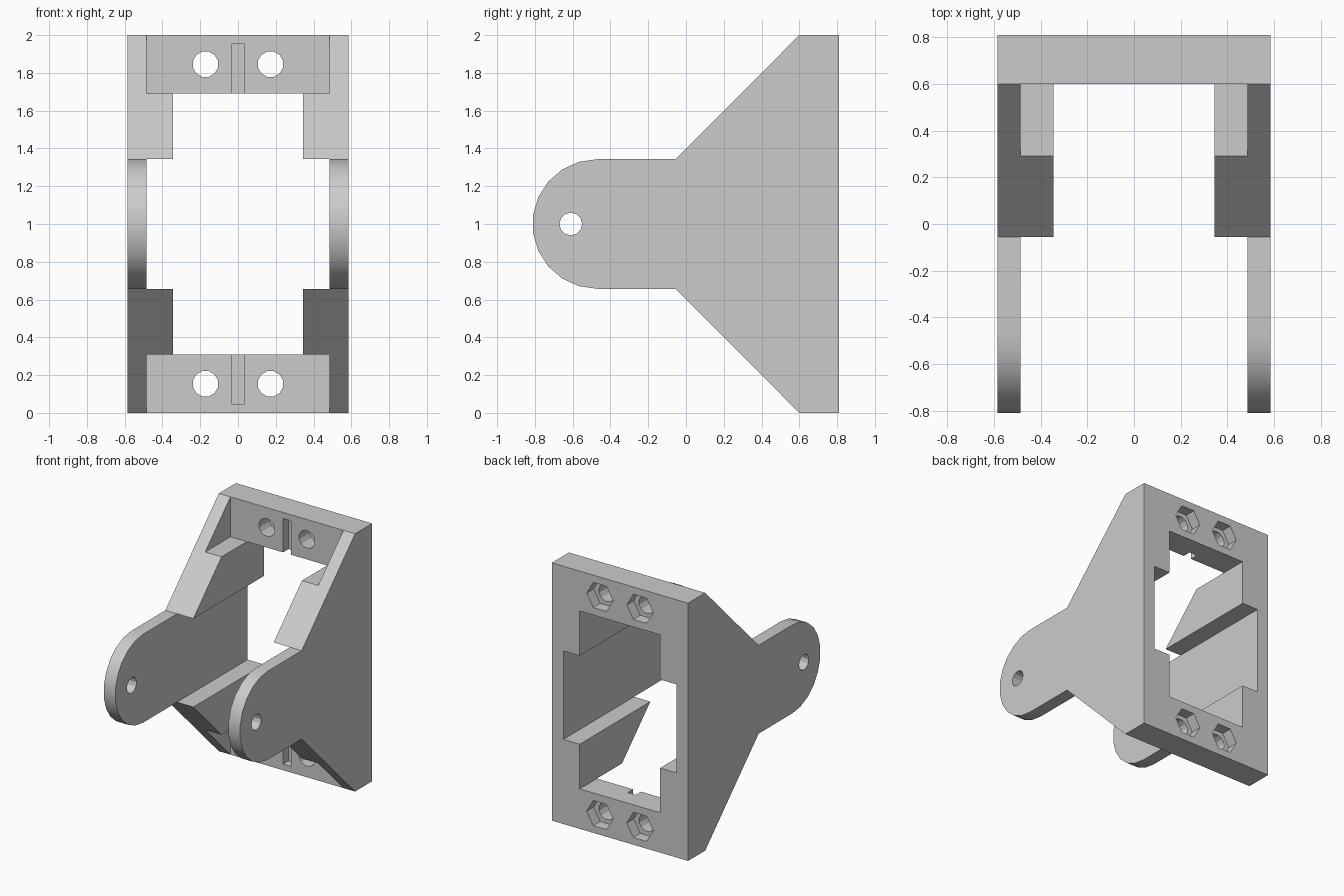
import bpy, bmesh, math
from mathutils import Matrix, Vector

cube = bpy.data.objects.get("Cube")
if cube:
    bpy.data.objects.remove(cube, do_unlink=True)

HALF_W, INNER, RIB = 0.585, 0.485, 0.345   # half widths: outside, between arms, between ribs
BACK, FACE = 0.81, 0.60                    # rear plane, front plane of the cross bars
ARM_R, ARM_Y, BAR = 0.343, -0.47, 0.31     # arm radius, arc centre, bar height

grey = bpy.data.materials.new("plain grey")
grey.use_nodes = True
colour = (0.6, 0.6, 0.6, 1)
grey.diffuse_color = colour
grey.node_tree.nodes["Principled BSDF"].inputs["Base Color"].default_value = colour


def new_object(name, bm):
    bmesh.ops.recalc_face_normals(bm, faces=bm.faces)
    mesh = bpy.data.meshes.new(name)
    bm.to_mesh(mesh)
    bm.free()
    obj = bpy.data.objects.new(name, mesh)
    bpy.context.collection.objects.link(obj)
    mesh.materials.append(grey)
    return obj


def box(name, low, high):
    bm = bmesh.new()
    low, high = Vector(low), Vector(high)
    bmesh.ops.create_cube(bm, size=1, matrix=Matrix.Translation((low + high) / 2)
                          @ Matrix.Diagonal((*(high - low), 1)))
    return new_object(name, bm)


def drill(name, centre, radius, length, sides, axis, turn=0):
    bm = bmesh.new()
    spin = Matrix.Rotation(math.pi / 2, 4, axis) @ Matrix.Rotation(turn, 4, "Z")
    bmesh.ops.create_cone(bm, cap_ends=True, segments=sides, radius1=radius, radius2=radius,
                          depth=length, matrix=Matrix.Translation(centre) @ spin)
    return new_object(name, bm)


# Solid body: side profile extruded across the full width
upper = [(BACK, 1.0), (FACE, 1.0), (ARM_R - 0.398, ARM_R), (ARM_Y, ARM_R)]
arc = [(ARM_Y - ARM_R * math.sin(a), ARM_R * math.cos(a))
       for a in (math.pi * i / 11 for i in range(1, 11))]
lower = [(y, -z) for y, z in reversed(upper)]
bm = bmesh.new()
side = bm.faces.new([bm.verts.new((-HALF_W, y, 1 + z)) for y, z in upper + arc + lower])
swept = bmesh.ops.extrude_face_region(bm, geom=[side])
bmesh.ops.translate(bm, vec=(2 * HALF_W, 0, 0),
                    verts=[v for v in swept["geom"] if isinstance(v, bmesh.types.BMVert)])
bracket = new_object("bracket", bm)

# Openings: window between the ribs, wide middle slot, gap between the arms
cutters = [
    box("rib_window_cutter", (-RIB, -2, BAR), (RIB, 2, 2 - BAR)),
    box("middle_slot_cutter", (-INNER, -2, 1 - ARM_R), (INNER, 2, 1 + ARM_R)),
    drill("pivot_hole_cutter", (0, -0.61, 1), 0.06, 3, 12, "Y"),
]
for s in (-1, 1):
    z_bar = 1 + s * 0.846
    # Space in front of each cross bar
    ends = sorted((1 + s * (1 - BAR), 1 + s * 1.2))
    cutters.append(box("bar_front_cutter", (-INNER, -2, ends[0]), (INNER, FACE, ends[1])))
    # Shallow centre groove
    ends = sorted((1 + s * 0.6, 1 + s * 0.953))
    cutters.append(box("groove_cutter", (-0.034, 0.5, ends[0]), (0.034, FACE + 0.066, ends[1])))
    # Screw holes with hexagonal nut recesses behind
    for x in (-0.172, 0.172):
        cutters.append(drill("screw_hole_cutter", (x, 0.7, z_bar), 0.069, 1, 12, "X", math.pi / 12))
        cutters.append(drill("nut_recess_cutter", (x, BACK, z_bar), 0.113, 0.17, 6, "X", math.pi / 6))

bpy.context.view_layer.objects.active = bracket
bracket.select_set(True)
for cutter in cutters:
    mod = bracket.modifiers.new("cut", "BOOLEAN")
    mod.operation, mod.solver, mod.object = "DIFFERENCE", "EXACT", cutter
    bpy.ops.object.modifier_apply(modifier=mod.name)
    bpy.data.objects.remove(cutter, do_unlink=True)

bpy.ops.object.select_all(action="DESELECT")
bracket.select_set(True)
bpy.ops.object.shade_smooth_by_angle(angle=math.radians(29))
